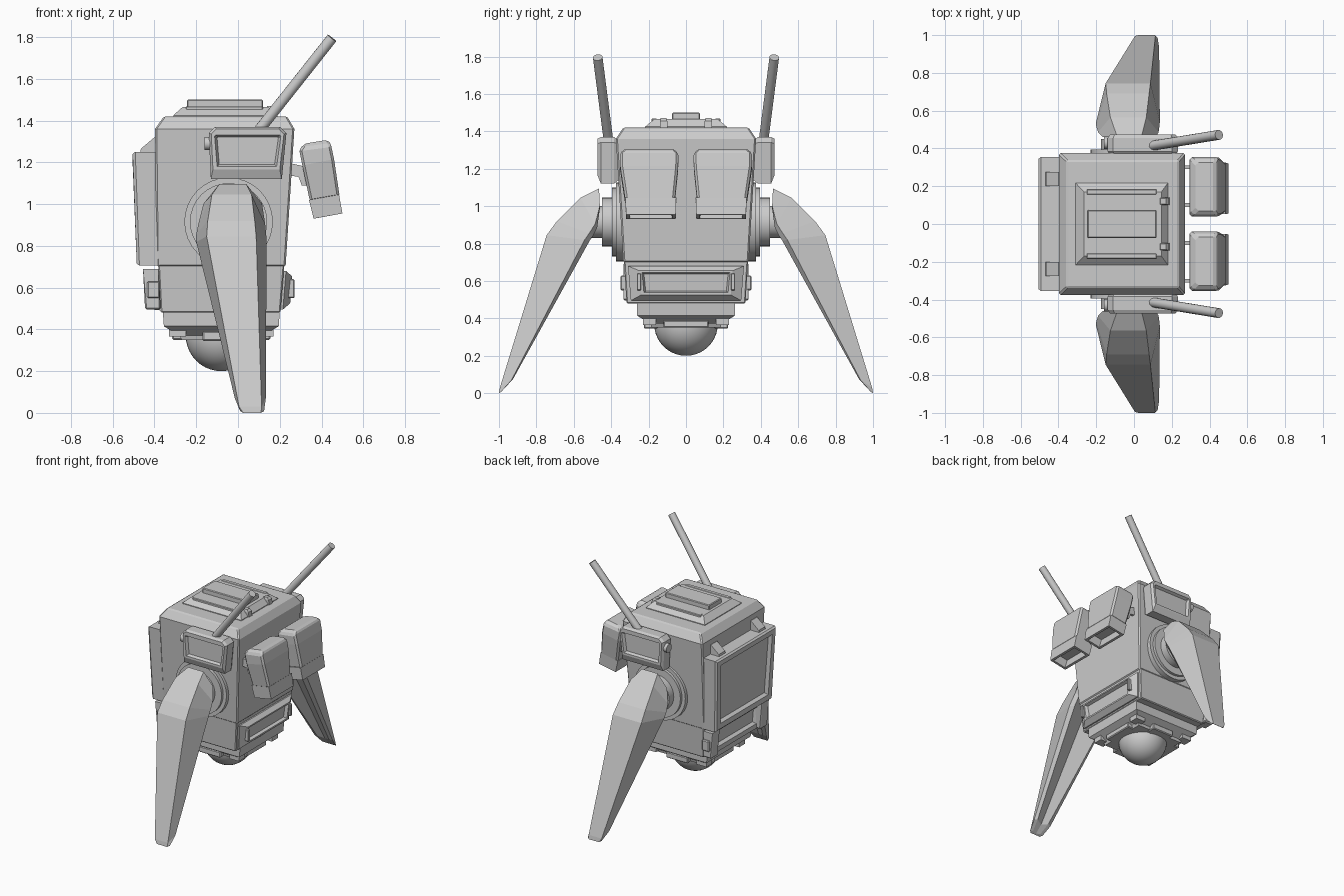
import bpy, bmesh, math
from mathutils import Vector


def bevel(ob, width):
    if width:
        m = ob.modifiers.new("edge_bevel", 'BEVEL')
        m.width, m.segments, m.limit_method = width, 1, 'ANGLE'
        m.angle_limit = math.radians(40)


def loft(name, rings, width=0):
    """Skin a list of equal-length point rings and cap both ends."""
    bm = bmesh.new()
    vs = [[bm.verts.new(p) for p in r] for r in rings]
    n = len(rings[0])
    for a, b in zip(vs, vs[1:]):
        for i in range(n):
            j = (i + 1) % n
            bm.faces.new((a[i], a[j], b[j], b[i]))
    bm.faces.new(vs[0])
    bm.faces.new(vs[-1])
    bmesh.ops.recalc_face_normals(bm, faces=bm.faces)
    me = bpy.data.meshes.new(name)
    bm.to_mesh(me)
    bm.free()
    ob = bpy.data.objects.new(name, me)
    bpy.context.collection.objects.link(ob)
    bevel(ob, width)
    return ob


def rz(z, x0, x1, y0, y1=None):
    """Horizontal rectangle; one y value means symmetric."""
    if y1 is None:
        y0, y1 = -y0, y0
    return [(x0, y0, z), (x1, y0, z), (x1, y1, z), (x0, y1, z)]


def rx(xb, xt, yb, yt, z0, z1):
    """Upright trapezoid facing x, may lean from xb (bottom) to xt (top)."""
    return [(xb, -yb, z0), (xb, yb, z0), (xt, yt, z1), (xt, -yt, z1)]


def ry(y, xb0, xb1, xt0, xt1, z0, z1, c=0.0):
    """Upright trapezoid facing y with chamfered top corners."""
    return [(xb0, y, z0), (xb1, y, z0), (xt1, y, z1 - c), (xt1 - c, y, z1),
            (xt0 + c, y, z1), (xt0, y, z1 - c)]


def box(name, x0, x1, y0, y1, z0, z1, width=0):
    return loft(name, [rz(z0, x0, x1, y0, y1), rz(z1, x0, x1, y0, y1)], width)


def cylinder(name, a, b, r, n=32, smooth=True):
    a, b = Vector(a), Vector(b)
    bpy.ops.mesh.primitive_cylinder_add(vertices=n, radius=r, depth=(b - a).length, location=(a + b) / 2)
    ob = bpy.context.object
    ob.name = name
    ob.rotation_euler = (b - a).to_track_quat('Z', 'Y').to_euler()
    if smooth:
        bpy.ops.object.shade_smooth_by_angle(angle=math.radians(40))
    return ob


# Main hull and lower hull
loft("upper_hull", [rz(0.70, -0.39, 0.228, 0.335), rz(1.36, -0.397, 0.27, 0.375),
                    rz(1.42, -0.355, 0.235, 0.335)], 0.008)
loft("lower_hull", [rz(0.48, -0.37, 0.203, 0.318), rz(0.71, -0.382, 0.222, 0.332)], 0.006)
loft("bottom_skirt", [rz(0.35, -0.27, 0.11, 0.185), rz(0.37, -0.28, 0.12, 0.19),
                      rz(0.415, -0.355, 0.195, 0.262), rz(0.485, -0.36, 0.2, 0.262)])

# Roof hatch: raised rim, sunken tray, lid and hinges
loft("hatch", [rz(1.41, -0.31, 0.18, 0.218), rz(1.425, -0.31, 0.18, 0.218),
               rz(1.465, -0.265, 0.145, 0.17)])
loft("hatch_lid", [rz(1.45, -0.245, 0.12, 0.075), rz(1.5, -0.245, 0.12, 0.075)], 0.005)
for s in (1, -1):
    loft("hatch_hinge", [rz(1.41, 0.13, 0.19, s * 0.10, s * 0.14),
                         rz(1.455, 0.135, 0.185, s * 0.10, s * 0.14),
                         rz(1.47, 0.14, 0.17, s * 0.105, s * 0.135)])
    box("hatch_side_bar", -0.25, 0.12, s * 0.155, s * 0.185, 1.41, 1.468, 0.004)

# Underside dome and clips around it
bpy.ops.mesh.primitive_uv_sphere_add(segments=40, ring_count=20, radius=0.17, location=(-0.08, 0, 0.37))
bpy.context.object.name = "dome"
bpy.ops.object.shade_smooth_by_angle(angle=math.radians(40))
for s in (1, -1):
    box("dome_clip_side", -0.17, 0.01, s * 0.15, s * 0.225, 0.345, 0.39, 0.006)
    box("dome_clip_end", *sorted((-0.08 + s * 0.15, -0.08 + s * 0.235)), -0.12, 0.12, 0.35, 0.39, 0.006)
    for e in (1, -1):
        box("skirt_bracket", *sorted((-0.08 + e * 0.17, -0.08 + e * 0.25)), s * 0.16, s * 0.23, 0.365, 0.41)

# Framed recess panel on the +x side, low
loft("grille_panel", [rx(0.19, 0.20, 0.295, 0.31, 0.495, 0.68),
                      rx(0.215, 0.23, 0.295, 0.31, 0.495, 0.68),
                      rx(0.25, 0.258, 0.24, 0.25, 0.525, 0.655),
                      rx(0.25, 0.258, 0.225, 0.235, 0.537, 0.645),
                      rx(0.228, 0.235, 0.215, 0.225, 0.545, 0.637)])
for s in (1, -1):
    box("grille_handle", 0.2, 0.27, s * 0.24, s * 0.262, 0.55, 0.64, 0.004)

# Large screen door on the -x side with hinges
loft("screen_door", [rx(-0.375, -0.385, 0.335, 0.355, 0.705, 1.25),
                     rx(-0.472, -0.492, 0.335, 0.355, 0.705, 1.25),
                     rx(-0.485, -0.505, 0.325, 0.345, 0.715, 1.24),
                     rx(-0.485, -0.505, 0.285, 0.305, 0.755, 1.205),
                     rx(-0.462, -0.482, 0.27, 0.29, 0.77, 1.19)])
for s in (1, -1):
    loft("door_hinge", [[(x, s * y, z) for x, z in ((-0.47, 1.24), (-0.38, 1.24), (-0.38, 1.32), (-0.40, 1.32), (-0.465, 1.265))]
                        for y in (0.2, 0.275)])

# Rear lower recess panel and corner blocks
loft("rear_panel", [rx(-0.36, -0.36, 0.31, 0.32, 0.49, 0.69),
                    rx(-0.41, -0.415, 0.30, 0.31, 0.495, 0.685),
                    rx(-0.41, -0.415, 0.25, 0.26, 0.53, 0.655),
                    rx(-0.388, -0.39, 0.235, 0.245, 0.545, 0.64)])
for s in (1, -1):
    loft("corner_block", [ry(s * 0.25, -0.445, -0.37, -0.455, -0.38, 0.495, 0.69),
                          ry(s * 0.335, -0.445, -0.37, -0.455, -0.38, 0.495, 0.69)], 0.008)
    box("corner_latch", -0.435, -0.375, s * 0.32, s * 0.35, 0.55, 0.63, 0.006)

# Hollow pods hung on the +x side
for s in (1, -1):
    def pod(l, r, y0, y1):
        return [(l[0], s * y0, l[1]), (r[0], s * y0, r[1]), (r[0], s * y1, r[1]), (l[0], s * y1, l[1])]
    loft("pod_body", [pod((0.325, 1.29), (0.43, 1.308), 0.07, 0.325),
                      pod((0.292, 1.265), (0.445, 1.285), 0.04, 0.354),
                      pod((0.308, 1.185), (0.46, 1.215), 0.042, 0.352),
                      pod((0.345, 1.01), (0.487, 1.035), 0.06, 0.325)], 0.012)
    loft("pod_nozzle", [pod((0.34, 1.02), (0.484, 1.045), 0.052, 0.325),
                        pod((0.362, 0.93), (0.5, 0.955), 0.055, 0.32),
                        pod((0.38, 0.933), (0.483, 0.952), 0.073, 0.302),
                        pod((0.37, 0.99), (0.465, 1.007), 0.085, 0.29)])
    for y in (0.09, 0.29):
        loft("pod_arm", [[(x, s * (y + d), z) for x, z in ((0.23, 1.20), (0.32, 1.18), (0.335, 1.09), (0.305, 1.09), (0.29, 1.13), (0.23, 1.14))]
                         for d in (0, 0.02)])

for s in (1, -1):
    # Shoulder: stepped round hub
    for y0, y1, r in ((0.33, 0.375, 0.212), (0.36, 0.395, 0.185), (0.38, 0.45, 0.13), (0.43, 0.53, 0.085)):
        cylinder("shoulder_hub", (-0.045, s * y0, 0.915), (-0.045, s * y1, 0.915), r)

    # Leg: faceted shell; each station = outer (y,z), inner (y,z), x range, outer chamfer
    rings = []
    for (oy, oz), (iy, iz), xa, xb, c in (
            ((0.465, 1.095), (0.46, 0.99), -0.165, 0.115, 0.075),
            ((0.565, 1.045), (0.475, 0.885), -0.19, 0.13, 0.065),
            ((0.69, 0.92), (0.495, 0.845), -0.20, 0.135, 0.055),
            ((0.745, 0.845), (0.515, 0.815), -0.20, 0.137, 0.05),
            ((0.995, 0.03), (0.925, 0.075), -0.015, 0.133, 0.02),
            ((1.0, 0.0), (0.985, 0.01), 0.01, 0.125, 0.015)):
        def at(x, t):
            return (x, s * (iy + (oy - iy) * t), iz + (oz - iz) * t)
        rings.append([at(xa + 0.025, 0), at(xa, 0.12), at(xa + c, 1), at(xb - c, 1),
                      at(xb, 0.12), at(xb - 0.025, 0), at((xa + xb) / 2, 0.3)])
    loft("leg", rings)

    # Side housing with a sunken window, and its slanted tube
    loft("side_housing", [ry(s * 0.36, -0.115, 0.20, -0.125, 0.22, 1.14, 1.35, 0.02),
                          ry(s * 0.385, -0.13, 0.21, -0.14, 0.232, 1.12, 1.37, 0.03),
                          ry(s * 0.455, -0.13, 0.21, -0.14, 0.232, 1.12, 1.37, 0.03),
                          ry(s * 0.473, -0.12, 0.20, -0.128, 0.22, 1.165, 1.36, 0.025),
                          ry(s * 0.473, -0.10, 0.185, -0.112, 0.205, 1.18, 1.33, 0.005),
                          ry(s * 0.453, -0.09, 0.175, -0.10, 0.193, 1.19, 1.32, 0.005)])
    cylinder("housing_knob", (-0.16, s * 0.43, 1.29), (-0.12, s * 0.43, 1.29), 0.032, 12)
    cylinder("tube", (0.07, s * 0.41, 1.315), (0.45, s * 0.472, 1.795), 0.026, 16)
